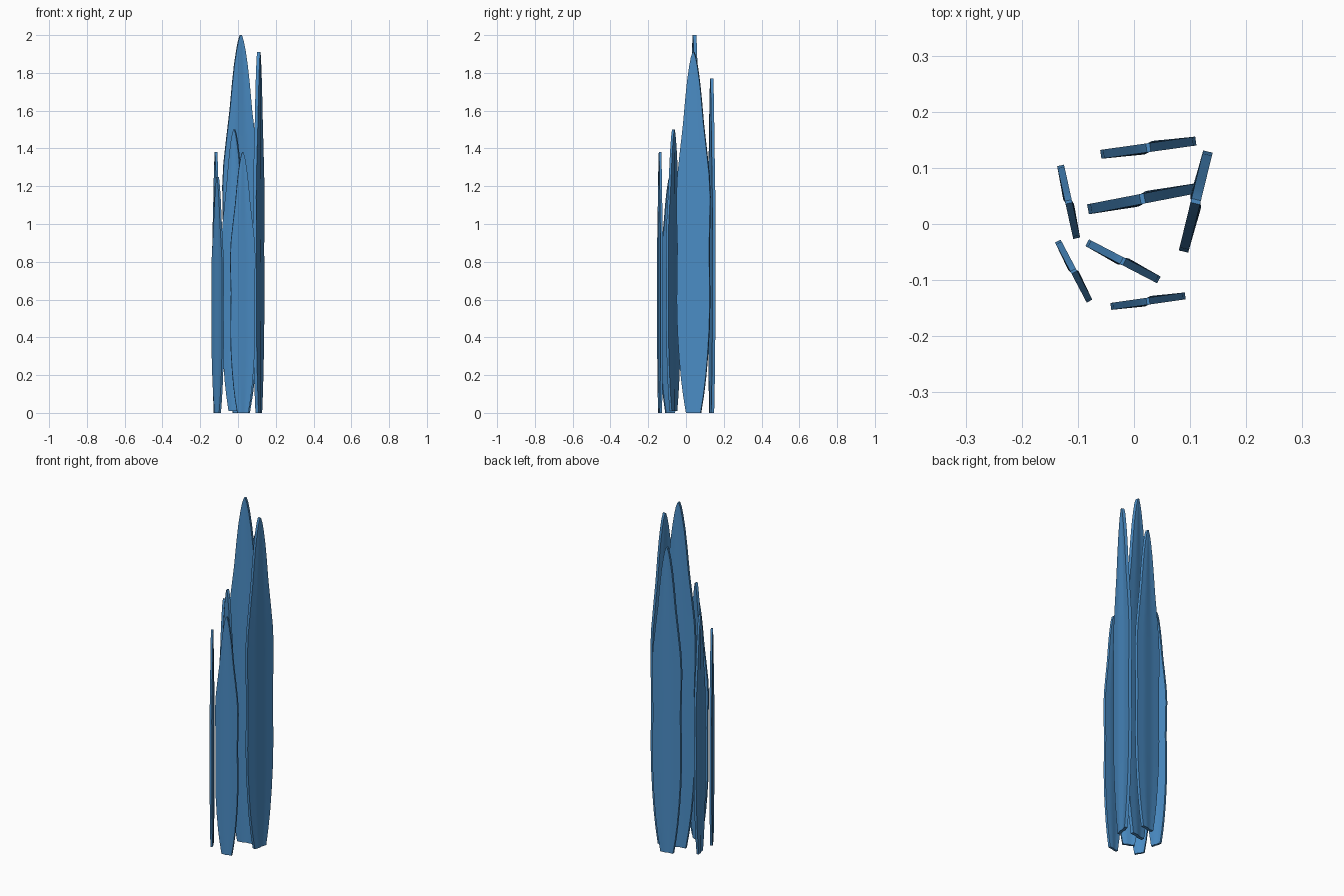
import bpy, bmesh
from mathutils import Vector

cube = bpy.data.objects.get("Cube")
if cube:
    bpy.data.objects.remove(cube, do_unlink=True)

blue = bpy.data.materials.new("soft blue")
blue.use_nodes = True
colour = (0.068, 0.26, 0.55, 1)
blue.diffuse_color = colour
blue.node_tree.nodes["Principled BSDF"].inputs["Base Color"].default_value = colour

# Blade outline: (fraction of height, fraction of half width)
OUTLINE = [(0, .43), (.05, .6), (.1, .73), (.16, .84), (.23, .93), (.31, .97),
           (.39, .95), (.46, .93), (.53, .97), (.6, .99), (.66, .93), (.73, .77),
           (.8, .6), (.87, .47), (.92, .36), (.96, .24), (.985, .14), (1, .04)]
# Cross-section: (fraction across, sideways step of the midrib)
SECTION = [(-1, 0), (-.55, -.5), (-.17, -1), (.17, 1), (.55, .5), (1, 0)]


def blade(name, end_a, end_b, height, base=0):
    """Upright leaf with a stepped midrib, spanning end_a to end_b seen from above."""
    a, b = Vector((*end_a, 0)), Vector((*end_b, 0))
    mid, half = (a + b) / 2, (b - a) / 2
    normal = Vector((-half.y, half.x, 0)).normalized()
    thick, step = .0045 * height, .0016 * height
    bm = bmesh.new()
    rings = []
    for f, w in OUTLINE:
        fold = step * min(1, w * 2)
        loop = [(u, s, -1) for u, s in SECTION] + [(u, s, 1) for u, s in reversed(SECTION)]
        rings.append([bm.verts.new(mid + half * (u * w) + normal * (s * fold + side * thick)
                                   + Vector((0, 0, base + f * (height - base))))
                      for u, s, side in loop])
    n = len(rings[0])
    for low, high in zip(rings, rings[1:]):
        for i in range(n):
            j = (i + 1) % n
            bm.faces.new((low[i], low[j], high[j], high[i]))
    # Caps at the foot and tip
    for ring in (rings[0], rings[-1]):
        for i in range(n // 2 - 1):
            bm.faces.new((ring[i], ring[i + 1], ring[n - 2 - i], ring[n - 1 - i]))
    bmesh.ops.recalc_face_normals(bm, faces=bm.faces)
    mesh = bpy.data.meshes.new(name)
    bm.to_mesh(mesh)
    bm.free()
    mesh.materials.append(blue)
    obj = bpy.data.objects.new(name, mesh)
    bpy.context.collection.objects.link(obj)
    return obj


blades = [
    blade("back_blade", (-.06, .124), (.111, .148), 1.77),
    blade("centre_blade", (-.083, .026), (.113, .064), 2.0),
    blade("left_blade", (.088, -.05), (.132, .13), 1.91),
    blade("right_back_blade", (-.102, -.026), (-.131, .105), 1.38),
    blade("right_front_blade", (-.136, -.03), (-.079, -.138), 1.25),
    blade("inner_front_blade", (-.084, -.033), (.045, -.1), 1.5, .01),
    blade("front_blade", (-.042, -.147), (.092, -.128), 1.38),
]

# Smooth faces with crisp edges
bpy.ops.object.select_all(action='DESELECT')
for obj in blades:
    obj.select_set(True)
bpy.context.view_layer.objects.active = blades[0]
bpy.ops.object.shade_smooth_by_angle(angle=.7)
